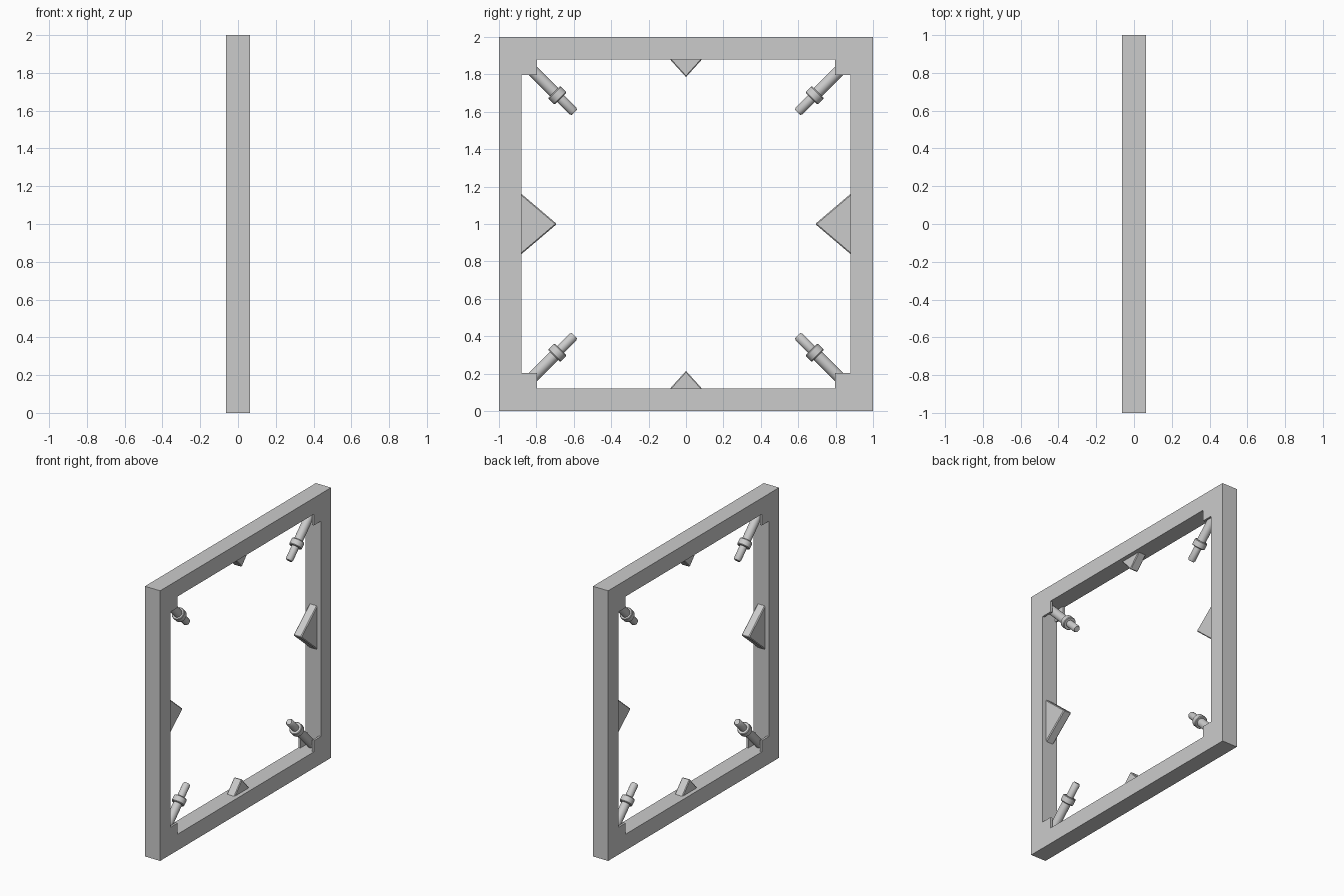
import bpy, bmesh, math
from mathutils import Vector, Matrix

if "Cube" in bpy.data.objects:
    bpy.data.objects.remove(bpy.data.objects["Cube"], do_unlink=True)

HALF = 0.0625      # half the frame depth
BORDER = 0.12      # width of the frame bars
CORNER = 0.203     # reach of the corner plates

grey = bpy.data.materials.new("plain grey")
grey.use_nodes = True
colour = (0.6, 0.6, 0.6, 1)
grey.diffuse_color = colour
grey.node_tree.nodes["Principled BSDF"].inputs["Base Color"].default_value = colour


def finish(name, bm, smooth=False):
    bmesh.ops.recalc_face_normals(bm, faces=bm.faces)
    mesh = bpy.data.meshes.new(name)
    bm.to_mesh(mesh)
    bm.free()
    mesh.materials.append(grey)
    obj = bpy.data.objects.new(name, mesh)
    bpy.context.collection.objects.link(obj)
    if smooth:
        bpy.ops.object.select_all(action='DESELECT')
        obj.select_set(True)
        bpy.context.view_layer.objects.active = obj
        bpy.ops.object.shade_smooth_by_angle(angle=math.radians(35))
    return obj


def prism(name, outline, x0, x1, bevel=0):
    """Extrude a (y, z) outline from x0 to x1."""
    bm = bmesh.new()
    face = bm.faces.new([bm.verts.new((x0, y, z)) for y, z in outline])
    grown = bmesh.ops.extrude_face_region(bm, geom=[face])["geom"]
    verts = [g for g in grown if isinstance(g, bmesh.types.BMVert)]
    bmesh.ops.translate(bm, verts=verts, vec=(x1 - x0, 0, 0))
    if bevel:
        bmesh.ops.bevel(bm, geom=bm.edges[:], offset=bevel, segments=1, affect='EDGES')
    return finish(name, bm)


# Square frame
bm = bmesh.new()
signs = [(-1, -1), (1, -1), (1, 1), (-1, 1)]
loops = [[bm.verts.new((x, sy * r, 1 + sz * r)) for sy, sz in signs]
         for x, r in ((-HALF, 1), (HALF, 1), (HALF, 1 - BORDER), (-HALF, 1 - BORDER))]
for i, loop in enumerate(loops):
    after = loops[(i + 1) % 4]
    for j in range(4):
        k = (j + 1) % 4
        bm.faces.new((loop[j], loop[k], after[k], after[j]))
finish("frame", bm)

# Pointed wedges in the middle of each bar
inner = 1 - BORDER
for s, side in ((-1, "right"), (1, "left")):
    base = s * (inner + 0.01)
    prism("large_wedge_" + side, [(base, 0.83), (base, 1.17), (s * 0.69, 1)],
          -0.032, 0.032, 0.006)
for s, side in ((-1, "bottom"), (1, "top")):
    base = 1 + s * (inner + 0.01)
    prism("small_wedge_" + side, [(-0.095, base), (0.095, base), (0, 1 + s * 0.785)],
          -0.032, 0.032, 0.005)

# Nozzle profile: distance from the outer corner along the diagonal, radius
diag = math.sqrt(2)
profile = [(0.165, 0), (0.165, 0.031), (0.418, 0.031), (0.418, 0.042), (0.423, 0.046),
           (0.461, 0.046), (0.466, 0.042), (0.466, 0.026), (0.56, 0.026),
           (0.57, 0.02), (0.57, 0)]

for sy, sz in signs:
    tag = ("bottom" if sz < 0 else "top") + ("_front" if sy < 0 else "_back")

    # Corner plates leaving a pocket between them
    a, b = inner, 1 - CORNER
    square = [(sy * u, 1 + sz * v) for u, v in ((a, a), (b, a), (b, b), (a, b))]
    for sx, side in ((-1, "right"), (1, "left")):
        prism(f"corner_plate_{tag}_{side}", square, sx * (HALF - 0.015), sx * HALF)

    # Nozzle pointing to the centre
    bm = bmesh.new()
    verts = [bm.verts.new((r, 0, d)) for d, r in profile]
    edges = [bm.edges.new(pair) for pair in zip(verts, verts[1:])]
    bmesh.ops.spin(bm, geom=verts + edges, axis=(0, 0, 1), cent=(0, 0, 0),
                   angle=math.tau, steps=24, use_merge=False)
    bmesh.ops.remove_doubles(bm, verts=bm.verts, dist=0.0005)
    turn = Vector((0, -sy, -sz)).to_track_quat('Z', 'Y').to_matrix().to_4x4()
    bm.transform(Matrix.Translation((0, sy, 1 + sz)) @ turn)
    finish("nozzle_" + tag, bm, smooth=True)
